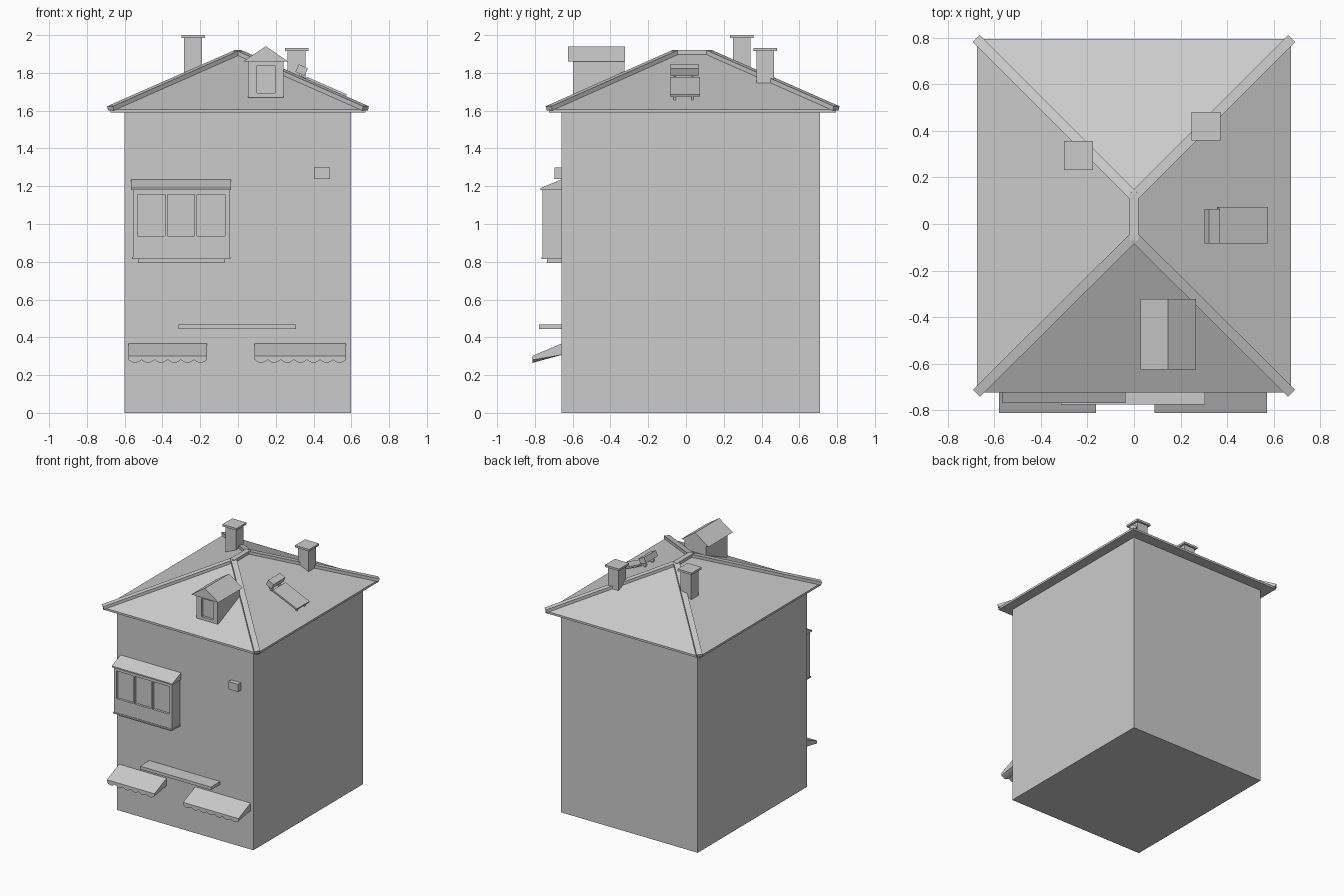
import bpy, bmesh, math
from mathutils import Vector, Matrix

if "Cube" in bpy.data.objects:
    bpy.data.objects.remove(bpy.data.objects["Cube"])

grey = bpy.data.materials.new("plain_grey")
grey.diffuse_color = (0.6, 0.6, 0.6, 1)
grey.use_nodes = True
grey.node_tree.nodes["Principled BSDF"].inputs["Base Color"].default_value = grey.diffuse_color


def mesh_object(name, verts, faces):
    me = bpy.data.meshes.new(name)
    me.from_pydata([tuple(v) for v in verts], [], faces)
    bm = bmesh.new()
    bm.from_mesh(me)
    bmesh.ops.recalc_face_normals(bm, faces=bm.faces)
    bm.to_mesh(me)
    bm.free()
    me.materials.append(grey)
    ob = bpy.data.objects.new(name, me)
    bpy.context.collection.objects.link(ob)
    return ob


BOX = [(0, 1, 3, 2), (4, 6, 7, 5), (0, 4, 5, 1), (2, 3, 7, 6), (0, 2, 6, 4), (1, 5, 7, 3)]


def box(name, x0, x1, y0, y1, z0, z1):
    return mesh_object(name, [(x, y, z) for x in (x0, x1) for y in (y0, y1) for z in (z0, z1)], BOX)


def beam(name, p, q, width, height):
    """Box along p-q whose width stays horizontal."""
    p, q = Vector(p), Vector(q)
    d = (q - p).normalized()
    side = Vector((0, 0, 1)).cross(d).normalized() * width / 2
    up = d.cross(side).normalized() * height / 2
    return mesh_object(name, [a + side * s + up * u for a in (p, q) for s in (-1, 1) for u in (-1, 1)], BOX)


def prism(name, sections):
    """Skin a row of matching cross-sections and cap both ends."""
    n, m = len(sections[0]), len(sections)
    faces = [(i * n + j, i * n + (j + 1) % n, (i + 1) * n + (j + 1) % n, (i + 1) * n + j)
             for i in range(m - 1) for j in range(n)]
    faces += [tuple(range(n)), tuple(range((m - 1) * n, m * n))]
    return mesh_object(name, [v for s in sections for v in s], faces)


def window_frame(name, xs, x0, x1, y0, y1, z0, z1, za, zb):
    """Frame standing in front of a core; xs lists the (left, right) openings."""
    box(name + "_bottom_rail", x0, x1, y0, y1, z0, za)
    box(name + "_top_rail", x0, x1, y0, y1, zb, z1)
    edges = [x0] + [x for pair in xs for x in pair] + [x1]
    for i in range(0, len(edges), 2):
        box(f"{name}_stile_{i // 2}", edges[i], edges[i + 1], y0, y1, za, zb)


# main walls
box("walls", -0.6, 0.597, -0.66, 0.71, 0, 1.595)

# hip roof with a short ridge and a thin eave
EX, YF, YB, RF, RB, ZE, ZR = 0.675, -0.725, 0.795, -0.055, 0.12, 1.607, 1.905
corners = [(-EX, YF), (EX, YF), (EX, YB), (-EX, YB)]
mesh_object("hip_roof",
            [(x, y, 1.591) for x, y in corners] + [(x, y, ZE) for x, y in corners]
            + [(0, RF, ZR), (0, RB, ZR)],
            [(0, 1, 2, 3), (0, 1, 5, 4), (1, 2, 6, 5), (2, 3, 7, 6), (3, 0, 4, 7),
             (4, 5, 8), (5, 6, 9, 8), (6, 7, 9), (7, 4, 8, 9)])

# ridge and hip caps
beam("ridge_cap", (0, RF - 0.015, ZR + 0.003), (0, RB + 0.015, ZR + 0.003), 0.04, 0.024)
for i, (x, y) in enumerate(corners):
    beam(f"hip_cap_{i}", (0, RF if y < 0 else RB, ZR + 0.004), (x, y, ZE + 0.005), 0.043, 0.024)

# chimneys
for i, (x, y, z0, z1) in enumerate([(-0.238, 0.295, 1.74, 2.0), (0.31, 0.42, 1.745, 1.933)]):
    box(f"chimney_shaft_{i}", x - 0.047, x + 0.047, y - 0.047, y + 0.047, z0, z1 - 0.016)
    box(f"chimney_cap_{i}", x - 0.062, x + 0.062, y - 0.062, y + 0.062, z1 - 0.016, z1)

# dormer with a recessed window and gable roof
box("dormer_body", 0.053, 0.24, -0.578, -0.325, 1.67, 1.862)
window_frame("dormer_window", [(0.1, 0.197)], 0.053, 0.24, -0.597, -0.578, 1.67, 1.862, 1.693, 1.838)
prism("dormer_roof", [[(0.027, y, 1.86), (0.266, y, 1.86), (0.147, y, 1.941)] for y in (-0.625, -0.322)])

# solar water heater on the right slope
beam("solar_panel", (0.362, -0.005, 1.774), (0.573, -0.005, 1.681), 0.158, 0.012)
beam("water_tank", (0.313, -0.009, 1.826), (0.361, -0.009, 1.804), 0.148, 0.044)
for i, y in enumerate((-0.06, 0.035)):
    beam(f"heater_rail_{i}", (0.32, y, 1.782), (0.565, y, 1.674), 0.012, 0.014)
    box(f"heater_foot_{i}", 0.55, 0.562, y - 0.006, y + 0.006, 1.65, 1.685)
    box(f"tank_leg_{i}", 0.325, 0.34, y - 0.006, y + 0.006, 1.75, 1.81)

# bay window with three recessed panes
box("bay_body", -0.555, -0.045, -0.742, -0.655, 0.82, 1.19)
window_frame("bay_window", [(-0.533, -0.387), (-0.373, -0.23), (-0.218, -0.07)],
             -0.555, -0.045, -0.76, -0.742, 0.82, 1.19, 0.937, 1.156)
box("bay_ledge", -0.56, -0.04, -0.764, -0.655, 0.815, 0.826)
box("bay_sill_base", -0.53, -0.072, -0.735, -0.655, 0.793, 0.816)
prism("bay_roof", [[(x, -0.655, 1.18), (x, -0.77, 1.18), (x, -0.77, 1.19), (x, -0.655, 1.238)]
                   for x in (-0.567, -0.037)])

# wall vent and sign shelf
box("wall_vent", 0.402, 0.487, -0.695, -0.655, 1.238, 1.298)
box("shelf", -0.314, 0.306, -0.777, -0.655, 0.443, 0.467)

# awnings with a scalloped lower edge
for name, x0, x1, n in (("left_awning", -0.58, -0.164, 6), ("right_awning", 0.088, 0.572, 7)):
    rows = []
    for i in range(n * 6 + 1):
        x = x0 + (x1 - x0) * i / (n * 6)
        dip = 0.016 * abs(math.sin(math.pi * i / 6))
        rows.append([(x, -0.655, 0.369), (x, -0.812, 0.302), (x, -0.812, 0.281 - dip), (x, -0.655, 0.308)])
    prism(name, rows)
